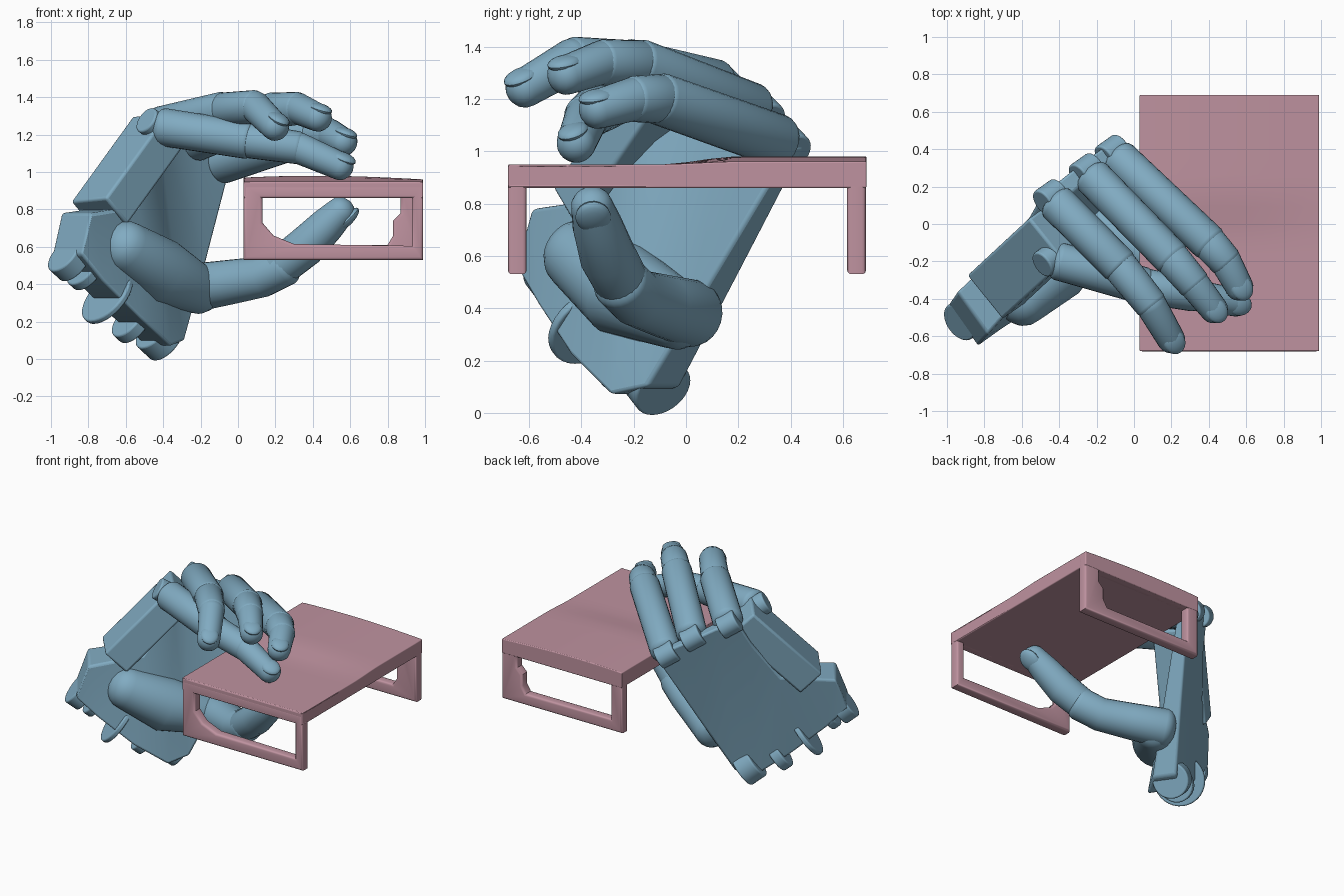
import bpy, bmesh, math
from mathutils import Vector, Matrix

if "Cube" in bpy.data.objects:
    bpy.data.objects.remove(bpy.data.objects["Cube"])

def material(name, rgb):
    m = bpy.data.materials.new(name)
    m.diffuse_color = (*rgb, 1)
    m.use_nodes = True
    m.node_tree.nodes["Principled BSDF"].inputs["Base Color"].default_value = m.diffuse_color
    return m

BLUE = material("hand_blue", (0.22, 0.41, 0.54))
PINK = material("table_pink", (0.52, 0.29, 0.35))

# Hand axes: P runs across the palm, F points out of the back of the hand
P, F, Z = Vector((0.816, 0.577, 0)), Vector((-0.577, 0.816, 0)), Vector((0, 0, 1))

def hand(p, f, z):
    return P * p + F * f + Z * z

def finish(bm, name, mat, bevel=0, angle=35):
    bmesh.ops.recalc_face_normals(bm, faces=bm.faces)
    me = bpy.data.meshes.new(name)
    bm.to_mesh(me)
    bm.free()
    ob = bpy.data.objects.new(name, me)
    bpy.context.collection.objects.link(ob)
    me.materials.append(mat)
    if bevel:
        b = ob.modifiers.new("bevel", 'BEVEL')
        b.width, b.segments, b.limit_method = bevel, 3, 'ANGLE'
        b.angle_limit = math.radians(40)
    bpy.ops.object.select_all(action='DESELECT')
    ob.select_set(True)
    bpy.context.view_layer.objects.active = ob
    bpy.ops.object.shade_smooth_by_angle(angle=math.radians(angle))
    return ob

def limb(name, pts, radii, cap=0.8, n=24):
    """Round tube through points with varying radius and domed ends."""
    pts = [Vector(p) for p in pts]
    bm = bmesh.new()
    stations = []
    steps = [math.radians(a) for a in (80, 60, 40, 20)]
    d0 = (pts[1] - pts[0]).normalized()
    d1 = (pts[-1] - pts[-2]).normalized()
    for a in steps:
        stations.append((pts[0] - d0 * radii[0] * cap * math.sin(a), d0, radii[0] * math.cos(a)))
    for i, p in enumerate(pts):
        t = (pts[min(i + 1, len(pts) - 1)] - pts[max(i - 1, 0)]).normalized()
        stations.append((p, t, radii[i]))
    for a in reversed(steps):
        stations.append((pts[-1] + d1 * radii[-1] * cap * math.sin(a), d1, radii[-1] * math.cos(a)))
    rings = []
    for c, t, r in stations:
        q = t.to_track_quat('Z', 'Y')
        rings.append([bm.verts.new(c + q @ Vector((r * math.cos(k * math.tau / n), r * math.sin(k * math.tau / n), 0)))
                      for k in range(n)])
    for a, b in zip(rings, rings[1:]):
        for k in range(n):
            bm.faces.new((a[k], a[(k + 1) % n], b[(k + 1) % n], b[k]))
    bm.faces.new(rings[0])
    bm.faces.new(rings[-1])
    return finish(bm, name, BLUE, angle=50)

def basis(center, x, y, z):
    m = Matrix((x, y, z)).transposed().to_4x4()
    m.translation = center
    return m

def nail(name, joint, tip, outward, r):
    t = (Vector(tip) - Vector(joint)).normalized()
    o = Vector(outward)
    o = (o - t * o.dot(t)).normalized()
    bm = bmesh.new()
    bmesh.ops.create_uvsphere(bm, u_segments=20, v_segments=10, radius=1)
    c = Vector(tip) + o * r * 0.66 - t * r * 0.05
    m = basis(c, t, o.cross(t), o) @ Matrix.Diagonal((r * 0.95, r * 0.8, r * 0.36, 1))
    bmesh.ops.transform(bm, matrix=m, verts=bm.verts)
    finish(bm, name, BLUE)

def disc(name, center, axis, r, depth, bevel=0.01):
    bm = bmesh.new()
    bmesh.ops.create_cone(bm, cap_ends=True, segments=32, radius1=r, radius2=r, depth=depth)
    m = Vector(axis).to_track_quat('Z', 'Y').to_matrix().to_4x4()
    m.translation = center
    bmesh.ops.transform(bm, matrix=m, verts=bm.verts)
    finish(bm, name, BLUE, bevel)

# Palm plate: across, height, back face, thickness
palm = [(.20, 1.02, .42, .07), (.12, 1.08, .43, .08), (-.03, 1.15, .43, .09), (-.20, 1.23, .42, .10),
        (-.34, 1.25, .40, .14), (-.42, 1.10, .36, .20), (-.62, .82, .30, .25), (-.98, .78, .25, .28),
        (-1.06, .56, .22, .27), (-.92, .42, .21, .26), (-.68, .22, .20, .26), (-.46, .07, .20, .23),
        (-.32, .10, .20, .16), (-.08, .52, .30, .12)]
bm = bmesh.new()
back = [bm.verts.new(hand(p, f, z)) for p, z, f, d in palm]
front = [bm.verts.new(hand(p, f - d, z)) for p, z, f, d in palm]
caps = [bm.faces.new(back), bm.faces.new(front[::-1])]
for i in range(len(palm)):
    j = (i + 1) % len(palm)
    bm.faces.new((back[i], front[i], front[j], back[j]))
bmesh.ops.triangulate(bm, faces=caps)
finish(bm, "palm", BLUE, 0.015)

# Angular block carrying the first finger
a, b = hand(-.81, .14, .78), hand(-.36, .20, 1.24)
axis = (b - a).normalized()
side = F.cross(axis).normalized()
bm = bmesh.new()
bmesh.ops.create_cube(bm, size=1)
m = basis((a + b) / 2, axis, side, axis.cross(side)) @ Matrix.Diagonal(((b - a).length, .20, .30, 1))
bmesh.ops.transform(bm, matrix=m, verts=bm.verts)
finish(bm, "first_finger_block", BLUE, 0.015)

# Wrist lobes along the lower edge
wrist_axis = P * 0.8 - Z * 0.6
for i, (p, f, z, r, d) in enumerate([(-1.03, .11, .53, .11, .10), (-.93, .10, .47, .11, .06),
                                     (-.785, .10, .33, .17, .035), (-.61, .13, .19, .11, .07),
                                     (-.41, .15, .12, .12, .12)]):
    disc(f"wrist_lobe_{i + 1}", hand(p, f, z), wrist_axis, r, d)

# Fingers: base, two joints, tip
fingers = {
    "first_finger": [(-.40, -.20, 1.24), (.05, -.33, 1.17), (.32, -.38, 1.13), (.55, -.42, 1.03)],
    "second_finger": [(-.41, .11, 1.25), (-.08, -.22, 1.33), (.09, -.43, 1.35), (.20, -.62, 1.24)],
    "third_finger": [(-.22, .25, 1.16), (.20, -.18, 1.33), (.32, -.32, 1.34), (.43, -.46, 1.29)],
    "fourth_finger": [(-.08, .35, 1.04), (.40, -.10, 1.20), (.49, -.20, 1.20), (.565, -.34, 1.16)],
}
for name, pts in fingers.items():
    pts = [Vector(p) for p in pts]
    for k, (r0, r1, c) in enumerate([(.102, .10, .5), (.095, .088, .5), (.084, .075, .9)]):
        limb(f"{name}_segment_{k + 1}", pts[k:k + 2], (r0, r1), c)
    nail(name + "_nail", pts[2], pts[3], (0.4, -0.3, 1), .075)
    disc(name + "_knuckle", pts[0] - (pts[1] - pts[0]).normalized() * .05, P * 0.85 - Z * 0.5, .075, .13)

# Thumb with its fleshy mount
limb("thumb_mount", [(-.60, -.41, .60), (-.42, -.24, .47), (-.21, -.03, .37)], (.14, .18, .13), 0.9, 32)
limb("thumb_base", [(-.24, .02, .38), (-.05, -.09, .41), (.13, -.19, .44), (.25, -.25, .50)],
     (.13, .12, .11, .11), 0.6)
limb("thumb_tip", [(.22, -.24, .49), (.36, -.30, .60), (.48, -.34, .72), (.55, -.36, .79)],
     (.105, .108, .095, .08), 0.9)
nail("thumb_nail", (.48, -.34, .72), (.55, -.36, .79), (1, 0, -.4), .085)

# Table top, slightly swollen towards the back
bm = bmesh.new()
bmesh.ops.create_cube(bm, size=1)
bmesh.ops.subdivide_edges(bm, edges=bm.edges, cuts=15, use_grid_fill=True)
for v in bm.verts:
    x, y, z = v.co
    px, py = 0.51 + x * 0.96, 0.005 + y * 1.37
    s = min(max((py + 0.1) / 0.3, 0), 1)
    swell = 0.35 + 0.65 * math.cos(math.pi * (x + 0.1) / 1.2)
    rise = 0.03 * s * s * (3 - 2 * s) * swell
    v.co = (px, py, 0.86 + (z + 0.5) * (0.09 + rise))
finish(bm, "table_top", PINK, 0.018)

# Table leg frames: rectangular loops with webbed corners
def leg_frame(name, y, hole):
    cu = bpy.data.curves.new(name, 'CURVE')
    cu.dimensions, cu.fill_mode = '2D', 'BOTH'
    cu.extrude, cu.bevel_depth, cu.bevel_resolution, cu.offset = 0.02, 0.016, 2, -0.016
    for loop in ([(.03, .53), (.99, .53), (.99, .93), (.03, .93)], hole):
        sp = cu.splines.new('POLY')
        sp.points.add(len(loop) - 1)
        for pt, (x, z) in zip(sp.points, loop):
            pt.co = (x, z, 0, 1)
        sp.use_cyclic_u = True
    tmp = bpy.data.objects.new(name + "_curve", cu)
    bpy.context.collection.objects.link(tmp)
    bpy.context.view_layer.update()
    me = bpy.data.meshes.new_from_object(tmp.evaluated_get(bpy.context.evaluated_depsgraph_get()))
    bpy.data.objects.remove(tmp)
    bm = bmesh.new()
    bm.from_mesh(me)
    bmesh.ops.remove_doubles(bm, verts=bm.verts, dist=0.0005)
    m = Matrix.Translation((0, y, 0)) @ Matrix.Rotation(math.pi / 2, 4, 'X')
    bmesh.ops.transform(bm, matrix=m, verts=bm.verts)
    finish(bm, name, PINK)

leg_frame("front_leg_frame", -.645, [(.13, .86), (.13, .73), (.19, .66), (.30, .615), (.93, .605), (.93, .86)])
leg_frame("back_leg_frame", .652, [(.12, .86), (.12, .61), (.80, .61), (.83, .66), (.83, .74), (.87, .78), (.87, .86)])
